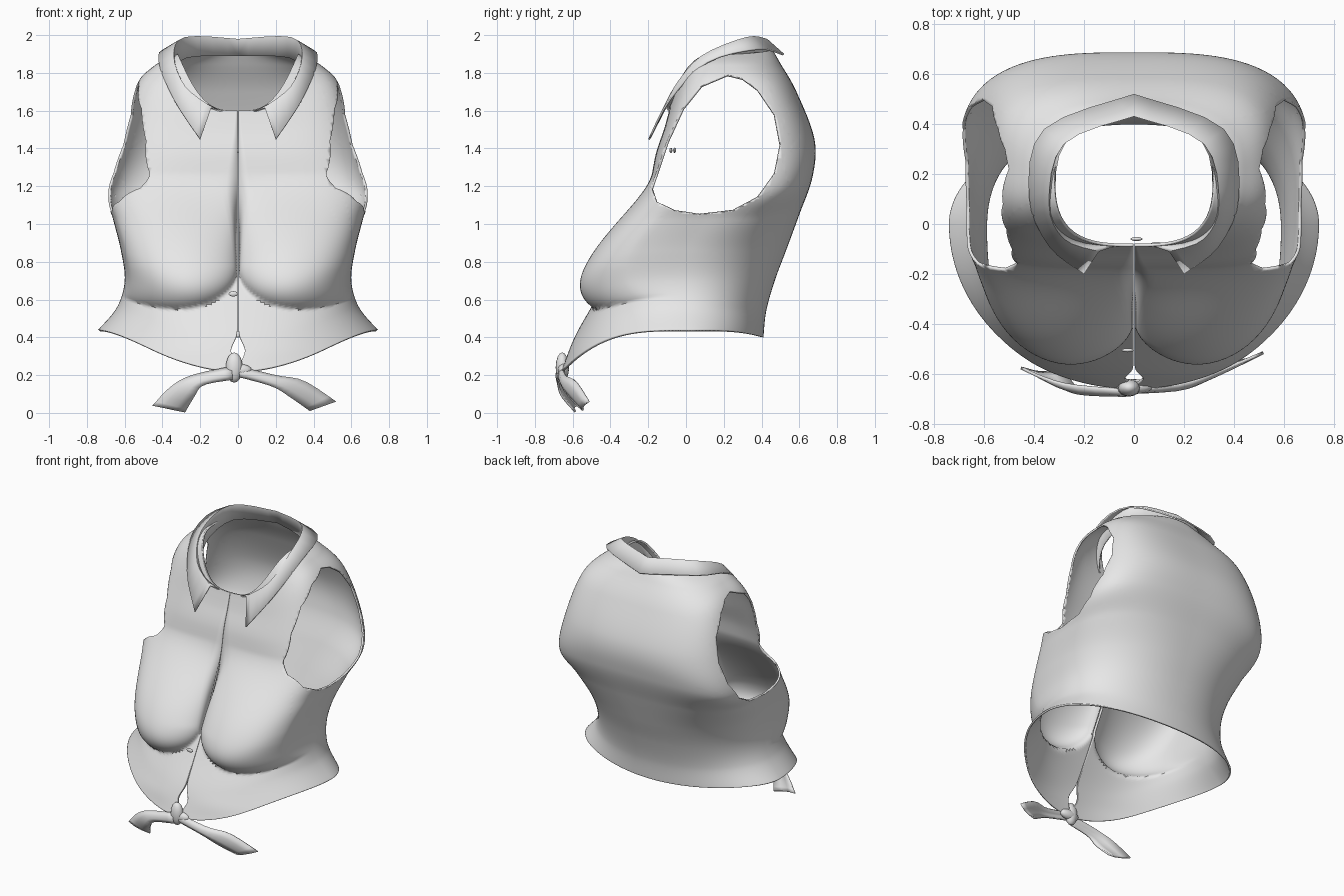
import bpy, bmesh, math
from mathutils import Vector

if "Cube" in bpy.data.objects:
    bpy.data.objects.remove(bpy.data.objects["Cube"], do_unlink=True)

cloth = bpy.data.materials.new("light_grey_cloth")
cloth.use_nodes = True
COLOUR = (0.8, 0.8, 0.8, 1)
cloth.diffuse_color = COLOUR
cloth.node_tree.nodes["Principled BSDF"].inputs["Base Color"].default_value = COLOUR


def spline(points, t):
    """Smooth point on a list of equal-length tuples, t from 0 to 1."""
    last = len(points) - 1
    i = min(int(t * last), last - 1)
    u = t * last - i
    p0, p1 = points[max(i - 1, 0)], points[i]
    p2, p3 = points[i + 1], points[min(i + 2, last)]
    return [b + 0.5 * u * (c - a + u * (2 * a - 5 * b + 4 * c - d + u * (3 * (b - c) + d - a)))
            for a, b, c, d in zip(p0, p1, p2, p3)]


def grid_mesh(rows):
    bm = bmesh.new()
    vs = [[bm.verts.new(p) for p in row] for row in rows]
    for lo, hi in zip(vs, vs[1:]):
        for j in range(len(lo) - 1):
            bm.faces.new((lo[j], lo[j + 1], hi[j + 1], hi[j]))
    return bm


def finish(bm, name, thickness=0, mirror=False, angle=50):
    mesh = bpy.data.meshes.new(name)
    bm.to_mesh(mesh)
    bm.free()
    obj = bpy.data.objects.new(name, mesh)
    bpy.context.collection.objects.link(obj)
    mesh.materials.append(cloth)
    if mirror:
        obj.modifiers.new("Mirror", 'MIRROR').merge_threshold = 0.001
    if thickness:
        solid = obj.modifiers.new("Solidify", 'SOLIDIFY')
        solid.thickness = thickness
        solid.offset = -1
    bpy.ops.object.select_all(action='DESELECT')
    obj.select_set(True)
    bpy.context.view_layer.objects.active = obj
    bpy.ops.object.shade_smooth_by_angle(angle=math.radians(angle))
    return obj


# Body rings: front y, z | side x, y, z | back y, z | squareness of front, back | dip
RINGS = [
    (-.66, .22, .74, .00, .44, .41, .40, 1.0, 1.0, 3.2),
    (-.59, .40, .64, -.02, .56, .425, .54, .95, .95, 2.8),
    (-.49, .58, .60, -.02, .70, .47, .70, .88, .9, 2.3),
    (-.39, .76, .62, .00, .86, .53, .86, .76, .85, 2.3),
    (-.28, .98, .66, .10, 1.02, .60, 1.05, .58, .75, 2.3),
    (-.20, 1.18, .70, .23, 1.18, .67, 1.25, .46, .65, 2.3),
    (-.16, 1.37, .64, .26, 1.44, .68, 1.45, .52, .65, 2.3),
    (-.12, 1.49, .55, .24, 1.72, .585, 1.70, .62, .65, 2.3),
    (-.10, 1.56, .44, .22, 1.84, .50, 1.85, .66, .8, 2.3),
    (-.09, 1.60, .32, .20, 1.90, .46, 1.92, .66, 1.0, 2.3),
]


def chest(x, z):
    """Forward fullness of the front panels, teardrop shaped."""
    sx = (x - .32) / (.32 if x < .32 else .40)
    if z > .77:
        rise = math.cos(math.pi / 2 * min((z - .77) / .5, 1)) ** 1.5
        return .165 * math.sqrt(max(0, 1 - sx * sx)) * rise
    s = (.77 - z) / .22
    return .165 * max(0, 1 - sx * sx - s * s) ** (.5 + .3 * min(s, 1))


def body_point(ring, a):
    fy, fz, sx, sy, sz, by, bz, front_p, back_p, dip = ring
    c, s = math.cos(a), max(0, math.sin(a))
    ey, ez, p = (fy, fz, front_p) if c > 0 else (by, bz, back_p)
    x = sx * s ** p
    y = sy + (ey - sy) * abs(c) ** p
    z = sz + (ez - sz) * abs(c) ** dip
    if c > 0:
        y -= chest(x, z) * min(1, c * 3)
        # Opening between the two front panels
        x += (.002 + .035 * math.exp(-((z - .33) / .06) ** 2)) * c ** 8
    return x, y, z


def side_angle(t):
    """Closer steps at the centre lines, where squared sections spread out."""
    return math.pi * (t - .07 * math.sin(4 * math.pi * t))


LEVELS, STEPS = 126, 84
body = grid_mesh([[body_point(spline(RINGS, i / LEVELS), side_angle(j / STEPS))
                   for j in range(STEPS + 1)] for i in range(LEVELS + 1)])

# Armhole: slice along each side of its outline, then remove the inside
HOLE = [(-.185, 1.19), (-.16, 1.12), (-.06, 1.07), (.07, 1.05), (.25, 1.07), (.38, 1.14),
        (.47, 1.27), (.50, 1.42), (.47, 1.58), (.38, 1.71), (.30, 1.77), (.22, 1.79),
        (.08, 1.73), (-.02, 1.61), (-.10, 1.44)]
sides = []
for (y0, z0), (y1, z1) in zip(HOLE, HOLE[1:] + HOLE[:1]):
    sides.append((Vector((0, y0, z0)), Vector((0, z1 - z0, y0 - y1)).normalized()))
for co, normal in sides:
    near = [f for f in body.faces if f.calc_center_median().x > .3
            and -.3 < f.calc_center_median().y < .6 and .95 < f.calc_center_median().z < 1.9]
    geom = set(near) | {e for f in near for e in f.edges} | {v for f in near for v in f.verts}
    bmesh.ops.bisect_plane(body, geom=list(geom), dist=1e-5, plane_co=co, plane_no=normal)
inside = [f for f in body.faces if f.calc_center_median().x > .3
          and all((f.calc_center_median() - co).dot(n) < 0 for co, n in sides)]
bmesh.ops.delete(body, geom=inside, context='FACES')
finish(body, "shirt_body", thickness=.012, mirror=True)

# Folded collar: stand base, fold line and flap edge, front to back
BASE = [(.08, -.09, 1.60), (.23, -.06, 1.66), (.31, .08, 1.80), (.27, .33, 1.88), (0, .44, 1.89)]
FOLD = [(.14, -.11, 1.62), (.28, -.06, 1.73), (.34, .08, 1.89), (.28, .32, 1.99), (0, .43, 1.98)]
FLAP = [(.20, -.20, 1.45), (.34, -.09, 1.66), (.42, .11, 1.86), (.36, .38, 1.93), (0, .52, 1.90)]
collar = grid_mesh([[spline(line, j / 16) for j in range(17)] for line in (FLAP, FOLD, BASE)])
finish(collar, "collar", thickness=.01, mirror=True, angle=35)

# Knotted tails
TAILS = {
    "left_tail": ([(0, -.66, .25), (.20, -.64, .20), (.35, -.59, .17), (.52, -.52, .06)],
                  [(0, -.67, .19), (.18, -.66, .14), (.28, -.62, .08), (.38, -.55, .01)]),
    "right_tail": ([(-.03, -.66, .24), (-.25, -.64, .19), (-.36, -.61, .13), (-.45, -.57, .04)],
                   [(-.03, -.67, .18), (-.18, -.67, .15), (-.23, -.65, .09), (-.28, -.58, .01)]),
}
for name, (upper, lower) in TAILS.items():
    rows = []
    for k in range(4):
        w = k / 3
        fold = Vector((0, -.015 * math.sin(math.pi * w), 0))
        rows.append([Vector(spline(lower, j / 10)).lerp(Vector(spline(upper, j / 10)), w) + fold
                     for j in range(11)])
    finish(grid_mesh(rows), name, thickness=.012)


def ellipsoid(name, centre, size, segments):
    bm = bmesh.new()
    bmesh.ops.create_uvsphere(bm, u_segments=segments, v_segments=segments // 2, radius=1)
    bmesh.ops.scale(bm, vec=size, verts=bm.verts)
    bmesh.ops.translate(bm, vec=centre, verts=bm.verts)
    return finish(bm, name)


# Knot: an upright wrap over a small crosswise bulge
ellipsoid("knot_wrap", (-.02, -.655, .24), (.045, .035, .08), 16)
ellipsoid("knot_bulge", (.0, -.65, .225), (.075, .03, .035), 16)

# Small buttons along the opening
for i, centre in enumerate([(-.025, -.505, .63), (.01, -.06, 1.39), (.09, -.08, 1.39)]):
    ellipsoid(f"button_{i + 1}", centre, (.025, .008, .014), 12)
